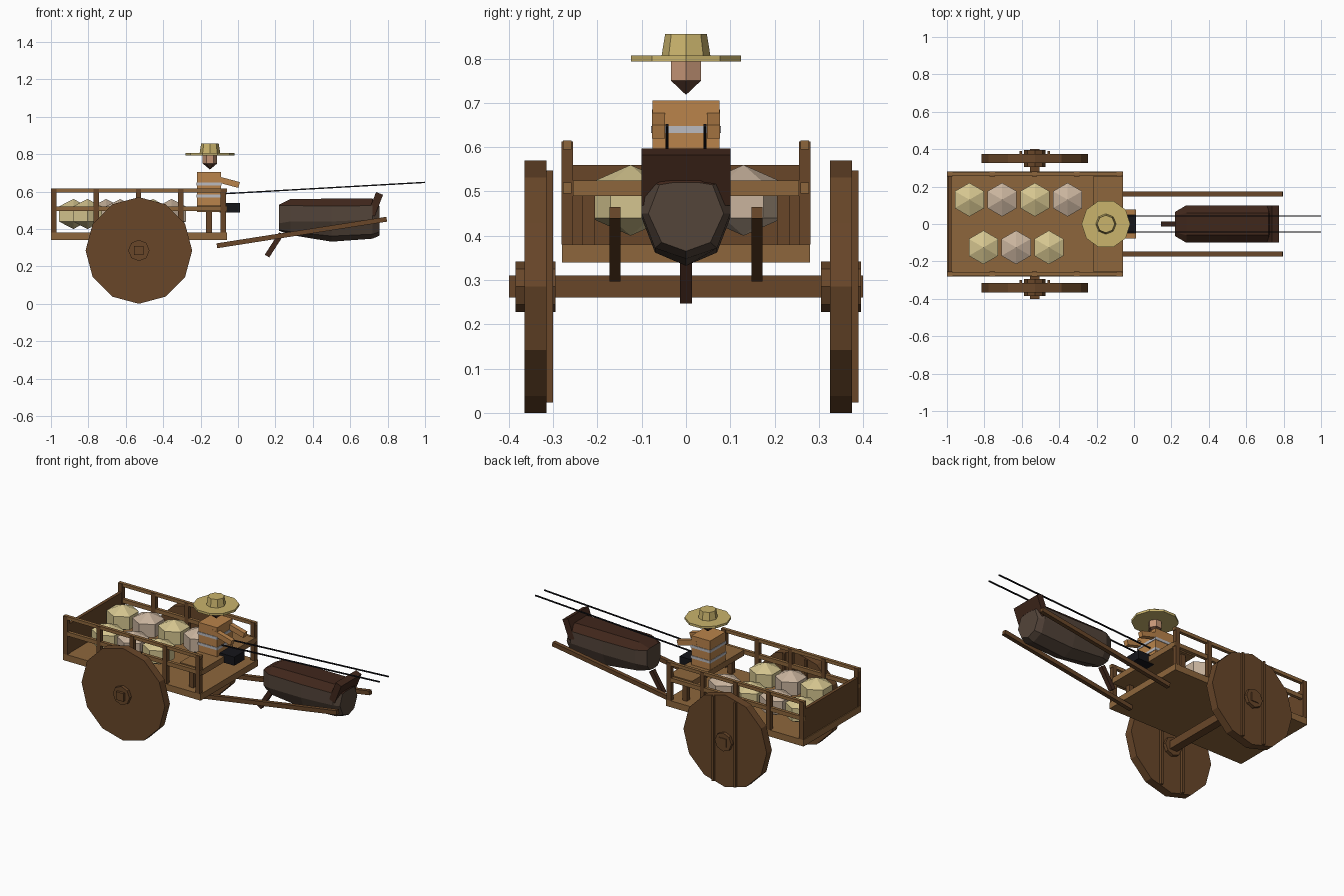
import bpy, bmesh, math
from mathutils import Vector

if "Cube" in bpy.data.objects:
    bpy.data.objects.remove(bpy.data.objects["Cube"])


def mat(name, r, g, b):
    m = bpy.data.materials.new(name)
    m.diffuse_color = tuple((c / 255) ** 2.2 for c in (r, g, b)) + (1,)
    m.use_nodes = True
    m.node_tree.nodes["Principled BSDF"].inputs["Base Color"].default_value = m.diffuse_color
    return m


WOOD = mat("wood", 140, 102, 62)
DARK_WOOD = mat("dark_wood", 104, 72, 45)
STRAW = mat("straw", 200, 178, 108)
SACK_A = mat("sack_beige", 212, 196, 142)
SACK_B = mat("sack_grey", 200, 178, 156)
SHIRT = mat("shirt", 184, 130, 76)
STRIPE = mat("stripe", 185, 185, 190)
SKIN = mat("skin", 196, 148, 118)
BEARD = mat("beard", 100, 70, 55)
BLACK = mat("black", 28, 28, 32)
HIDE = mat("hide", 84, 70, 60)
BACK = mat("hide_back", 66, 43, 33)


def finish(name, bm, *mats):
    bmesh.ops.recalc_face_normals(bm, faces=bm.faces[:])
    me = bpy.data.meshes.new(name)
    bm.to_mesh(me)
    bm.free()
    for m in mats:
        me.materials.append(m)
    ob = bpy.data.objects.new(name, me)
    bpy.context.collection.objects.link(ob)
    return ob


def box(name, x, y, z, m):
    """Box from (min, max) pairs."""
    bm = bmesh.new()
    bmesh.ops.create_cube(bm, size=1)
    for v in bm.verts:
        v.co = [(a + b) / 2 + c * (b - a) for c, (a, b) in zip(v.co, (x, y, z))]
    return finish(name, bm, m)


def beam(name, p, q, wy, wz, m):
    """Box running from p to q in the xz plane, wy wide and wz thick."""
    p, q = Vector(p), Vector(q)
    d = q - p
    ob = box(name, (0, d.length), (-wy / 2, wy / 2), (-wz / 2, wz / 2), m)
    ob.location = p
    ob.rotation_euler = (0, -math.atan2(d.z, d.x), 0)
    return ob


def cone(name, n, r1, r2, z1, z2, m, at=(0, 0, 0), rot=(0, 0, 0)):
    """Prism or frustum whose first corner lies on +x."""
    bm = bmesh.new()
    rings = []
    for r, z in ((r1, z1), (r2, z2)):
        k = n if r > 0 else 1
        rings.append([bm.verts.new((r * math.cos(i * math.tau / n),
                                    r * math.sin(i * math.tau / n), z)) for i in range(k)])
    a, b = rings
    for i in range(n):
        j = (i + 1) % n
        face = [a[i % len(a)], a[j % len(a)], b[j % len(b)], b[i % len(b)]]
        bm.faces.new(list(dict.fromkeys(face)))
    for r in rings:
        if len(r) > 2:
            bm.faces.new(r)
    ob = finish(name, bm, m)
    ob.location, ob.rotation_euler = at, rot
    return ob


# Cart bed, tail board and driver's seat
box("bed", (-1, -.06), (-.28, .28), (.34, .38), WOOD)
box("tail_board", (-.995, -.975), (-.26, .26), (.38, .56), DARK_WOOD)
box("seat", (-.22, -.06), (-.255, .255), (.49, .525), WOOD)
for s in (-1, 1):
    box("seat_leg", (-.17, -.14), sorted((s * .205, s * .235)), (.38, .49), DARK_WOOD)

    # Side rails and posts
    for z0, z1 in ((.595, .615), (.495, .52)):
        box("side_rail", (-1, -.06), sorted((s * .258, s * .278)), (z0, z1), WOOD)
    for i in range(5):
        x = -.985 + i * .2265
        box("post", (x - .014, x + .014), sorted((s * .255, s * .281)), (.38, .613), DARK_WOOD)

    # Pulling shafts
    beam("shaft", (-.113, s * .16, .31), (.795, s * .16, .452), .025, .026, DARK_WOOD)

    # Reins
    beam("rein", (-.08, s * .043, .588), (1, s * .043, .649), .007, .007, BLACK)

    # Driver's arms
    beam("arm", (-.125, s * .062, .67), (.006, s * .062, .635), .03, .032, SHIRT)

# Axle, solid wheels with plank battens, hubs
WX, R = -.53, .285
box("axle", (WX - .025, WX + .025), (-.4, .4), (.26, .31), DARK_WOOD)
for y in (-.34, .35):
    turn = (math.pi / 2, 0, 0)
    cone("wheel", 12, R, R, -.025, .025, DARK_WOOD, (WX, y, R), turn)
    cone("hub", 8, .057, .057, -.045, .045, DARK_WOOD, (WX, y, R), turn)
    for dx in (-.075, .075):
        box("wheel_batten", (WX + dx - .007, WX + dx + .007), (y + .025, y + .04),
            (R - .262, R + .262), DARK_WOOD)

# Sacks in two rows
for y, x0, n in ((.13, -.88, 4), (-.125, -.805, 3)):
    for i in range(n):
        bm = bmesh.new()
        bmesh.ops.create_uvsphere(bm, u_segments=6, v_segments=3, radius=1)
        ob = finish("sack", bm, SACK_B if i % 2 else SACK_A)
        ob.scale = (.104, .104, .08)
        ob.location = (x0 + i * .175, y, .48)

# Driver
DX = -.15
box("torso", (-.218, -.09), (-.076, .076), (.525, .705), SHIRT)
for z in (.64, .575):
    box("shirt_stripe", (-.221, -.087), (-.079, .079), (z - .008, z + .008), STRIPE)
box("legs", (-.1, .01), (-.05, .05), (.487, .54), BLACK)
cone("head", 6, .039, .039, .75, .793, SKIN, (DX, 0, 0))
cone("beard", 6, 0, .039, .718, .75, BEARD, (DX, 0, 0))
cone("hat_brim", 10, .13, .13, .793, .807, STRAW, (DX, 0, 0))
cone("hat_crown", 8, .055, .047, .807, .856, STRAW, (DX, 0, 0))

# Draught animal: hull-like body lofted through half sections (y, z)
sections = [
    (.22, [(0, .39), (.04, .395), (.065, .43), (.065, .525), (.045, .53)]),
    (.28, [(0, .368), (.065, .385), (.098, .44), (.1, .525), (.06, .56)]),
    (.50, [(0, .332), (.07, .362), (.1, .44), (.1, .522), (.06, .562)]),
    (.72, [(0, .348), (.07, .372), (.1, .45), (.1, .525), (.06, .562)]),
    (.757, [(0, .365), (.055, .385), (.085, .45), (.06, .515), (.03, .52)]),
]
bm = bmesh.new()
loops = []
for x, half in sections:
    ring = half + [(-y, z) for y, z in half[:0:-1]]
    loops.append([bm.verts.new((x, y, z)) for y, z in ring])
n = len(loops[0])
for a, b in zip(loops, loops[1:]):
    for i in range(n):
        j = (i + 1) % n
        f = bm.faces.new((a[i], a[j], b[j], b[i]))
        f.material_index = 1 if i in (3, 4, 5) else 0
bm.faces.new(loops[0])
bm.faces.new(loops[-1])
finish("animal_body", bm, HIDE, BACK)
beam("animal_neck_board", (.712, 0, .475), (.757, 0, .59), .2, .04, BACK)
beam("animal_tail", (.155, 0, .255), (.232, 0, .375), .028, .028, BACK)
